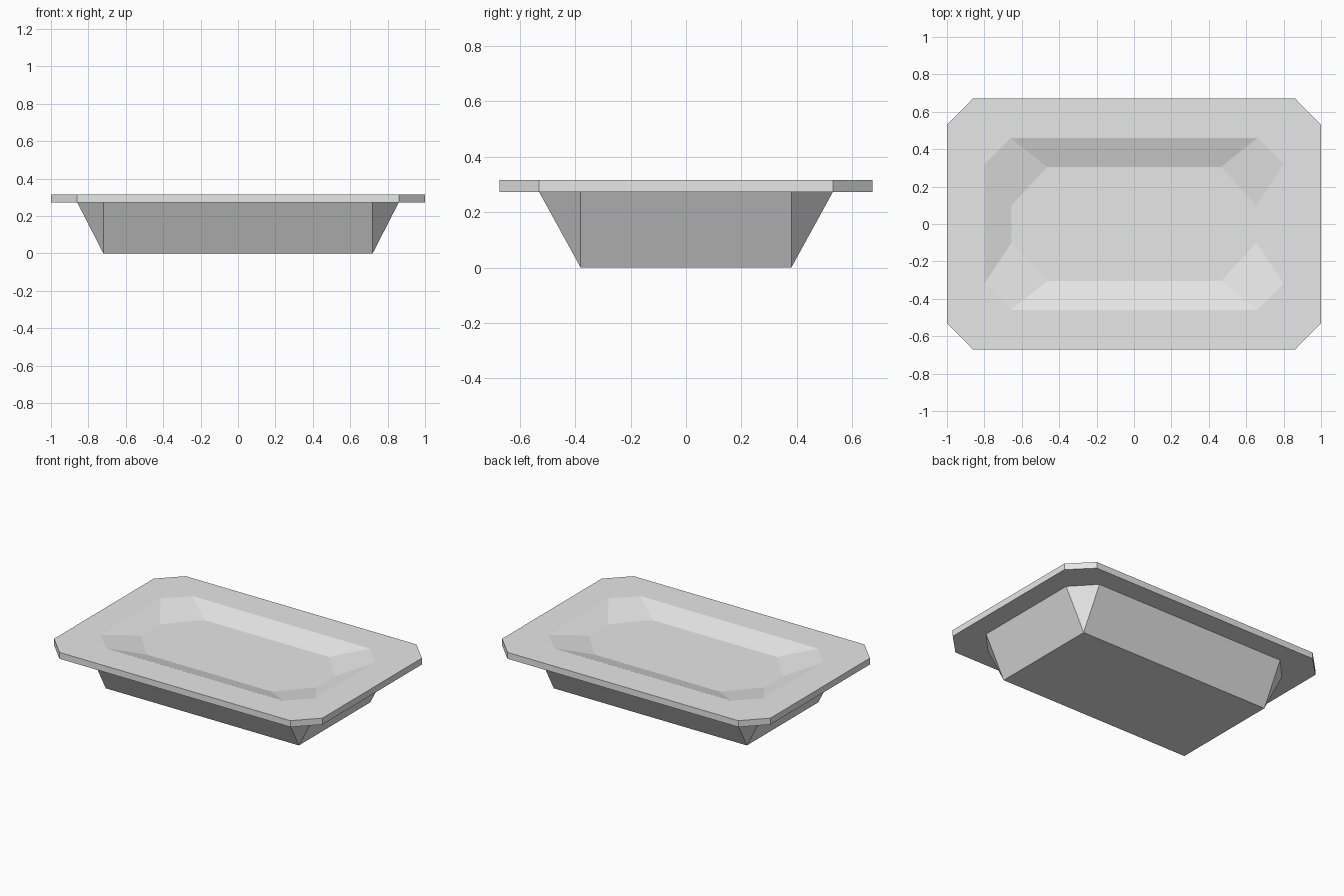
import bpy
import bmesh

cube = bpy.data.objects.get("Cube")
if cube:
    bpy.data.objects.remove(cube, do_unlink=True)

# Single grey material
grey = bpy.data.materials.new("light grey")
grey.use_nodes = True
colour = (0.8, 0.8, 0.8, 1)
grey.diffuse_color = colour
grey.node_tree.nodes["Principled BSDF"].inputs["Base Color"].default_value = colour


def octagon(bm, x, y, inner_x, inner_y, z):
    """Ring of a rectangle with cut corners, anticlockwise from +x."""
    quarter = [(x, inner_y), (inner_x, y)]
    ring = quarter + [(-a, b) for a, b in reversed(quarter)]
    ring += [(-a, -b) for a, b in ring]
    return [bm.verts.new((a, b, z)) for a, b in ring]


def loft(name, sections):
    """Closed solid through a series of rings."""
    bm = bmesh.new()
    rings = [octagon(bm, *s) for s in sections]
    for low, high in zip(rings, rings[1:]):
        for i in range(8):
            j = (i + 1) % 8
            bm.faces.new((low[i], low[j], high[j], high[i]))
    bm.faces.new(list(reversed(rings[0])))
    bm.faces.new(rings[-1])
    # The foot's cut corners collapse to single points
    bmesh.ops.remove_doubles(bm, verts=bm.verts, dist=0.0005)
    bmesh.ops.recalc_face_normals(bm, faces=bm.faces)
    mesh = bpy.data.meshes.new(name)
    bm.to_mesh(mesh)
    bm.free()
    mesh.materials.append(grey)
    obj = bpy.data.objects.new(name, mesh)
    bpy.context.collection.objects.link(obj)
    return obj


RIM_LOW, RIM_TOP, FLOOR = 0.273, 0.316, 0.266

# Tray: foot, flared body, overhanging rim, shallow basin
loft("tray", [
    (0.72, 0.38, 0.72, 0.38, 0),
    (0.86, 0.53, 0.72, 0.38, RIM_LOW),
    (1.0, 0.672, 0.86, 0.53, RIM_LOW),
    (1.0, 0.672, 0.86, 0.53, RIM_TOP),
    (0.80, 0.46, 0.66, 0.32, RIM_TOP),
    (0.655, 0.305, 0.465, 0.10, FLOOR),
])
